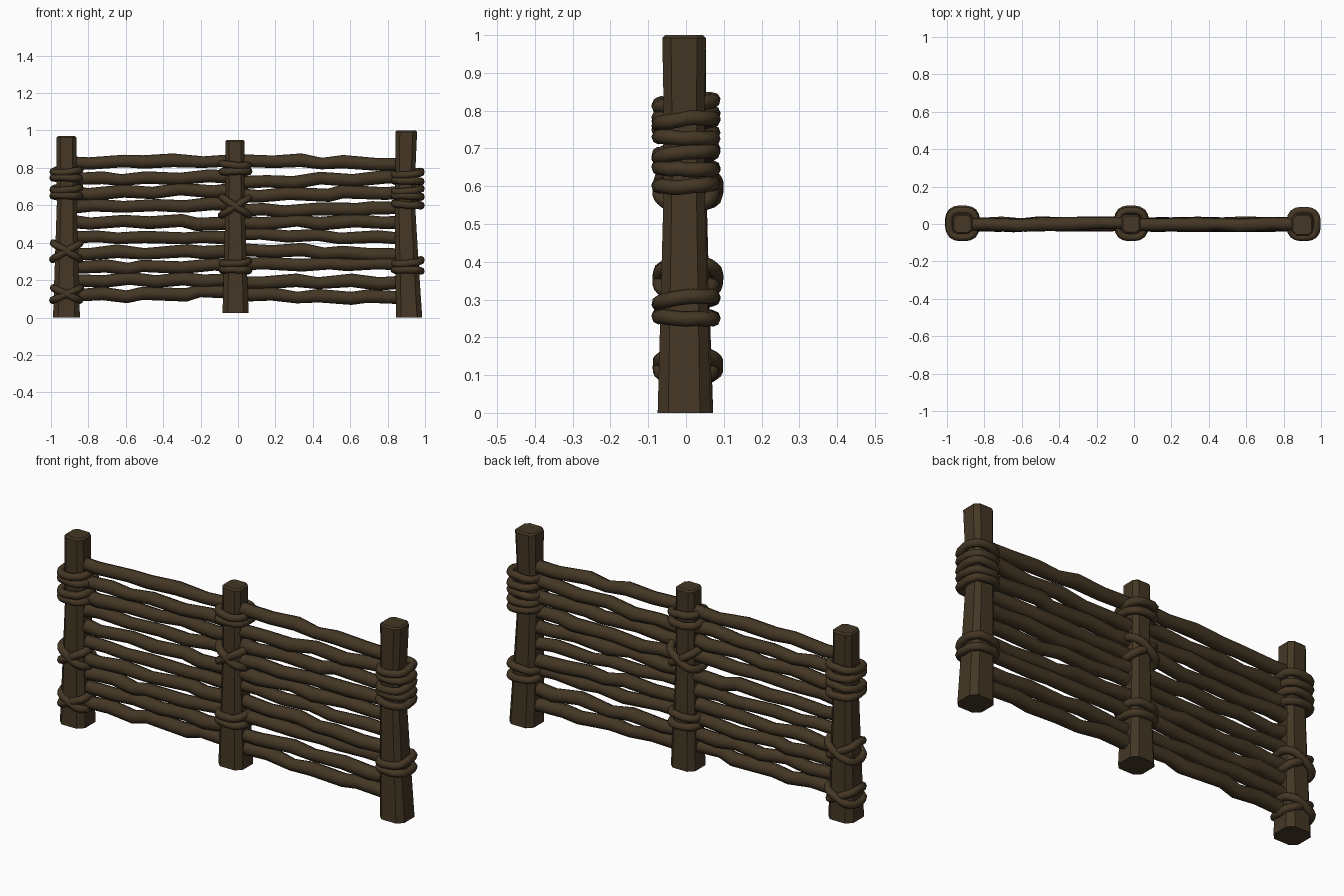
import bpy, bmesh, math, random

random.seed(7)
old = bpy.data.objects.get("Cube")
if old:
    bpy.data.objects.remove(old, do_unlink=True)


def material(name, rgb):
    m = bpy.data.materials.new(name)
    m.use_nodes = True
    m.diffuse_color = (*rgb, 1)
    m.node_tree.nodes["Principled BSDF"].inputs["Base Color"].default_value = (*rgb, 1)
    return m


WOOD = material("dark_brown_wood", (0.058, 0.038, 0.018))


def post(name, levels, y):
    """Chamfered square post lofted through (z, centre x, half width) levels."""
    bm = bmesh.new()
    rings = []
    for z, cx, h in levels:
        c = h * 0.6
        outline = [(h, -c), (h, c), (c, h), (-c, h), (-h, c), (-h, -c), (-c, -h), (c, -h)]
        rings.append([bm.verts.new((cx + px, y + py, z)) for px, py in outline])
    for a, b in zip(rings, rings[1:]):
        for i in range(8):
            j = (i + 1) % 8
            bm.faces.new((a[i], a[j], b[j], b[i]))
    bm.faces.new(rings[0][::-1])
    top = bm.faces.new(rings[-1])
    # Softened top rim
    bmesh.ops.bevel(bm, geom=list(top.edges), offset=0.008, segments=1, affect='EDGES')
    me = bpy.data.meshes.new(name)
    bm.to_mesh(me)
    bm.free()
    me.materials.append(WOOD)
    ob = bpy.data.objects.new(name, me)
    bpy.context.collection.objects.link(ob)


def tube(name, points, radius, closed=False, radii=None, res=2):
    """Round rod swept along a path."""
    cu = bpy.data.curves.new(name, 'CURVE')
    cu.dimensions = '3D'
    cu.bevel_depth = radius
    cu.bevel_resolution = res
    cu.use_fill_caps = not closed
    sp = cu.splines.new('POLY')
    sp.points.add(len(points) - 1)
    for i, p in enumerate(points):
        sp.points[i].co = (*p, 1)
        sp.points[i].radius = radii[i] if radii else 1
    sp.use_cyclic_u = closed
    sp.use_smooth = True
    cu.materials.append(WOOD)
    ob = bpy.data.objects.new(name, cu)
    bpy.context.collection.objects.link(ob)


def loop(name, cx, z, tilt=0.0, tilt_y=0.0, size=0.072, y=0.0):
    """Rounded square rope loop; tilts raise one side."""
    pts = []
    for i in range(24):
        a = math.tau * i / 24
        c, s = math.cos(a), math.sin(a)
        r = size / (abs(c) ** 3 + abs(s) ** 3) ** (1 / 3)
        pts.append((cx + r * c, y + r * s, z + tilt * c + tilt_y * s + random.uniform(-.002, .002)))
    tube(name, pts, 0.0195, closed=True)


# Upright posts
post("left_post", [(0, -.917, .072), (.3, -.917, .062), (.6, -.915, .054), (.97, -.917, .053)], 0)
post("centre_post", [(.025, -.013, .07), (.3, -.014, .06), (.6, -.016, .052), (.95, -.016, .052)], 0)
post("right_post", [(0, .915, .07), (.3, .903, .062), (.6, .893, .054), (.8, .895, .054), (1, .9, .058)], -.005)

# Woven rails: start and end heights of each row in both bays
left_rows = [(.83, .84), (.74, .75), (.665, .685), (.59, .605), (.515, .505),
             (.43, .425), (.34, .355), (.265, .275), (.2, .205), (.115, .135)]
right_rows = [(.84, .82), (.72, .75), (.655, .67), (.57, .585), (.51, .51),
              (.445, .42), (.365, .335), (.285, .285), (.19, .19), (.12, .105)]


def rails(side, rows, x0, x1):
    for k, (z0, z1) in enumerate(rows):
        n = 7
        pts, radii = [], []
        for i in range(n):
            t = i / (n - 1)
            inner = 0 < i < n - 1
            jog = random.uniform(.003, .011) * (-1) ** (i + k) if inner else 0
            shift = random.uniform(-.05, .05) if inner else 0
            pts.append((x0 + (x1 - x0) * t + shift, random.uniform(-.008, .006),
                        z0 + (z1 - z0) * t + jog))
            radii.append(random.uniform(.88, 1.06))
        tube(f"{side}_rail_{k + 1}", pts, 0.035, radii=radii)


rails("left", left_rows, -.9, -.03)
rails("right", right_rows, 0, .89)


# Rope bindings: paired coils and crossed lashings
def coil(side, cx, z, gap, tilt):
    loop(f"{side}_rope_coil_upper", cx, z + gap / 2, tilt, .008)
    loop(f"{side}_rope_coil_lower", cx, z - gap / 2, -tilt * .3, -.003)


def cross(side, cx, z, tilt):
    loop(f"{side}_rope_cross_a", cx, z, tilt, size=.074, y=.006)
    loop(f"{side}_rope_cross_b", cx, z, -tilt, size=.07)


coil("left", -.917, .765, .04, .007)
coil("left", -.917, .67, .04, .006)
cross("left", -.917, .355, .045)
cross("left", -.917, .125, .035)
coil("centre", -.014, .8, .042, -.006)
cross("centre", -.014, .595, .05)
coil("centre", -.014, .275, .042, .006)
coil("right", .907, .75, .042, .007)
coil("right", .907, .665, .036, .006)
loop("right_rope_single", .907, .605, -.006, .004)
coil("right", .907, .275, .045, .008)
